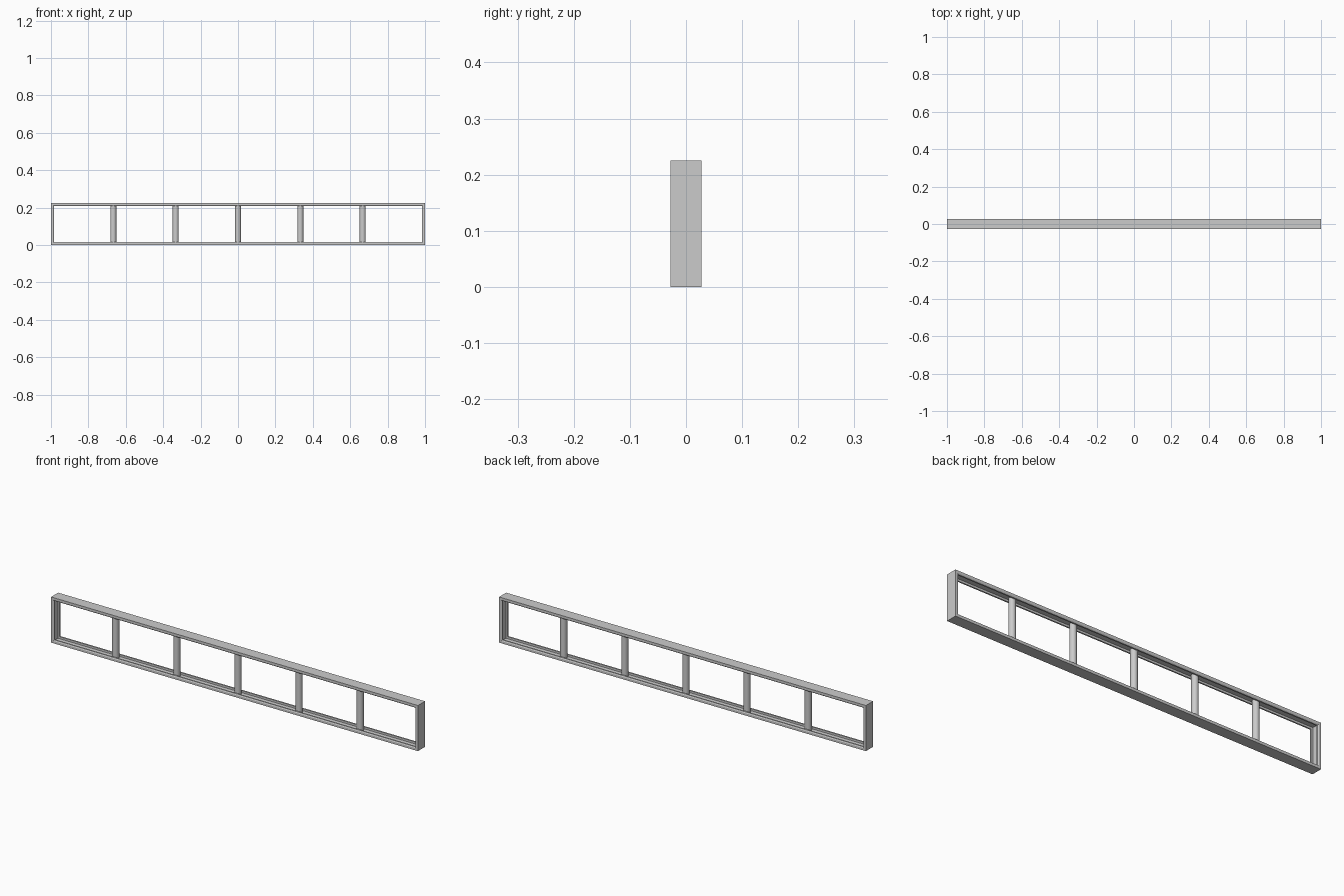
import bpy, bmesh

if "Cube" in bpy.data.objects:
    bpy.data.objects.remove(bpy.data.objects["Cube"])

L, H, D = 2.0, 0.225, 0.0275   # length, height, half depth
T = 0.016                      # rail thickness
GROOVE = 0.006                 # thickness of the web behind the groove


def finish(bm, name):
    bmesh.ops.recalc_face_normals(bm, faces=bm.faces)
    mesh = bpy.data.meshes.new(name)
    bm.to_mesh(mesh)
    bm.free()
    obj = bpy.data.objects.new(name, mesh)
    bpy.context.collection.objects.link(obj)
    return obj


# Outer frame: channel profile (inset, y) swept round a rectangle with mitred corners
half = [(0, D), (0.011, D), (T, D - 0.003), (T, D - 0.010), (GROOVE, D - 0.010)]
profile = half + [(i, -y) for i, y in reversed(half)]
bm = bmesh.new()
rings = []
for inset, y in profile:
    x, lo, hi = L / 2 - inset, inset, H - inset
    rings.append([bm.verts.new(p) for p in
                  ((-x, y, lo), (x, y, lo), (x, y, hi), (-x, y, hi))])
for k, a in enumerate(rings):
    b = rings[(k + 1) % len(rings)]
    for j in range(4):
        n = (j + 1) % 4
        bm.faces.new((a[j], a[n], b[n], b[j]))
finish(bm, "channel_frame")

# Round uprights seated in the grooves, dividing the frame into six bays
for i in range(1, 6):
    bpy.ops.mesh.primitive_cylinder_add(
        vertices=24, radius=0.016, depth=H - 2 * GROOVE,
        location=(-L / 2 + i * L / 6, 0, H / 2))
    bpy.context.object.name = f"upright_{i}"
    bpy.ops.object.shade_smooth_by_angle()
